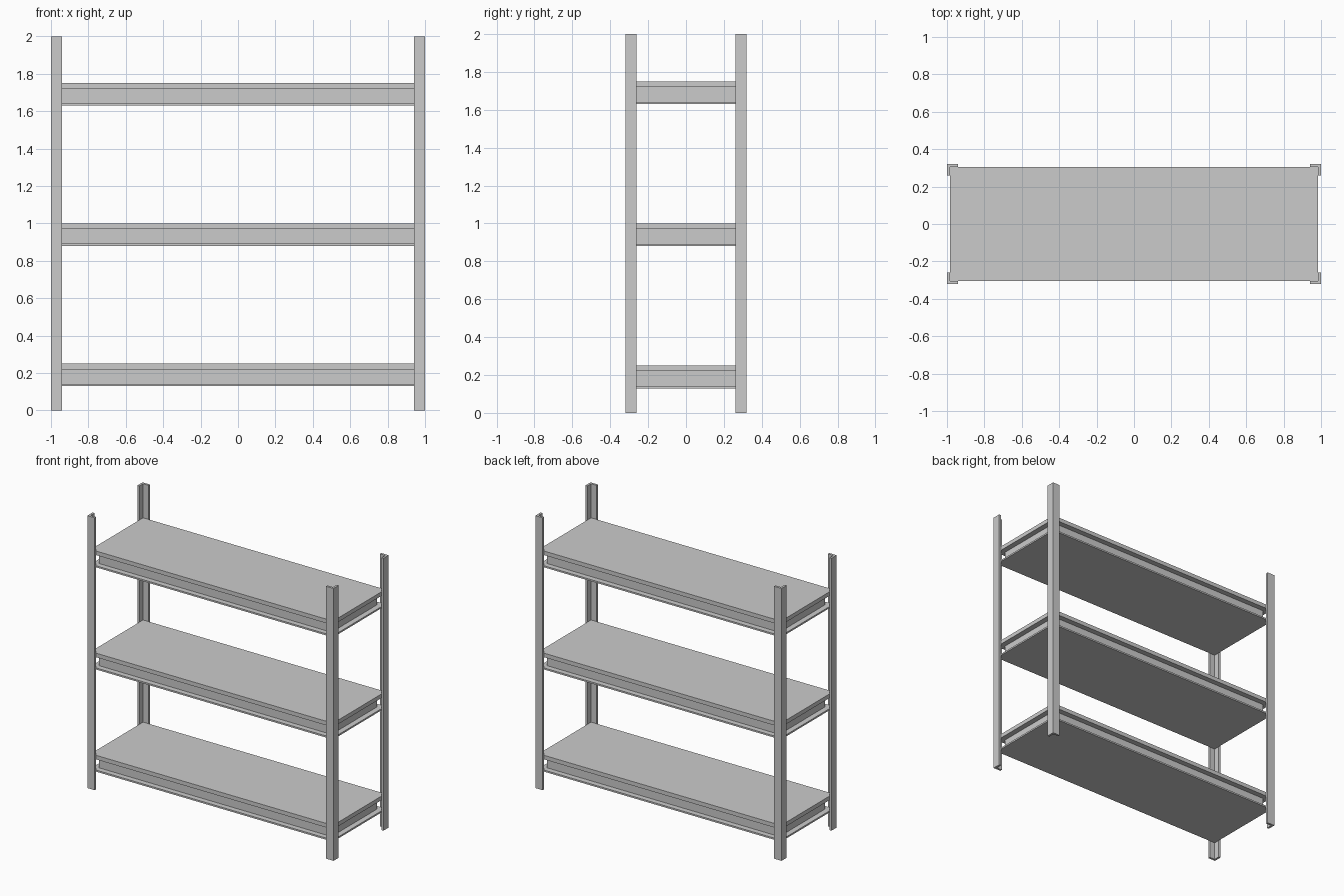
import bpy, bmesh

if "Cube" in bpy.data.objects:
    bpy.data.objects.remove(bpy.data.objects["Cube"])


def box(bm, x0, x1, y0, y1, z0, z1):
    r = bmesh.ops.create_cube(bm, size=1)
    for v in r["verts"]:
        v.co = ((x0 + x1) / 2 + v.co.x * (x1 - x0),
                (y0 + y1) / 2 + v.co.y * (y1 - y0),
                (z0 + z1) / 2 + v.co.z * (z1 - z0))


def finish(bm, name):
    bmesh.ops.recalc_face_normals(bm, faces=bm.faces)
    me = bpy.data.meshes.new(name)
    bm.to_mesh(me)
    bm.free()
    ob = bpy.data.objects.new(name, me)
    bpy.context.collection.objects.link(ob)
    return ob


# Corner posts: L-angle profile extruded to full height
W, D, H, LEG, T = 1.0, 0.32, 2.0, 0.06, 0.016
for sx, side in ((-1, "left"), (1, "right")):
    for sy, end in ((-1, "front"), (1, "back")):
        profile = [(0, 0), (LEG, 0), (LEG, T), (T, T), (T, LEG), (0, LEG)]
        bm = bmesh.new()
        face = bm.faces.new([bm.verts.new((sx * (W - a), sy * (D - b), 0))
                             for a, b in profile])
        ext = bmesh.ops.extrude_face_region(bm, geom=[face], use_keep_orig=True)
        for v in ext["geom"]:
            if isinstance(v, bmesh.types.BMVert):
                v.co.z = H
        finish(bm, f"{end}_{side}_post")

# Shelves: overhanging top board, recessed beam body, thin bottom flange
SX, SY, RECESS = W - T, D - T, 0.04
for top, level in ((0.25, "lower"), (1.0, "middle"), (1.75, "upper")):
    for part, inset, za, zb in (("board", 0, 0.03, 0), ("beam_frame", RECESS, 0.108, 0.03),
                                ("bottom_plate", 0, 0.12, 0.108)):
        bm = bmesh.new()
        x, y = SX - inset, SY - inset
        box(bm, -x, x, -y, y, top - za, top - zb)
        finish(bm, f"{level}_shelf_{part}")
